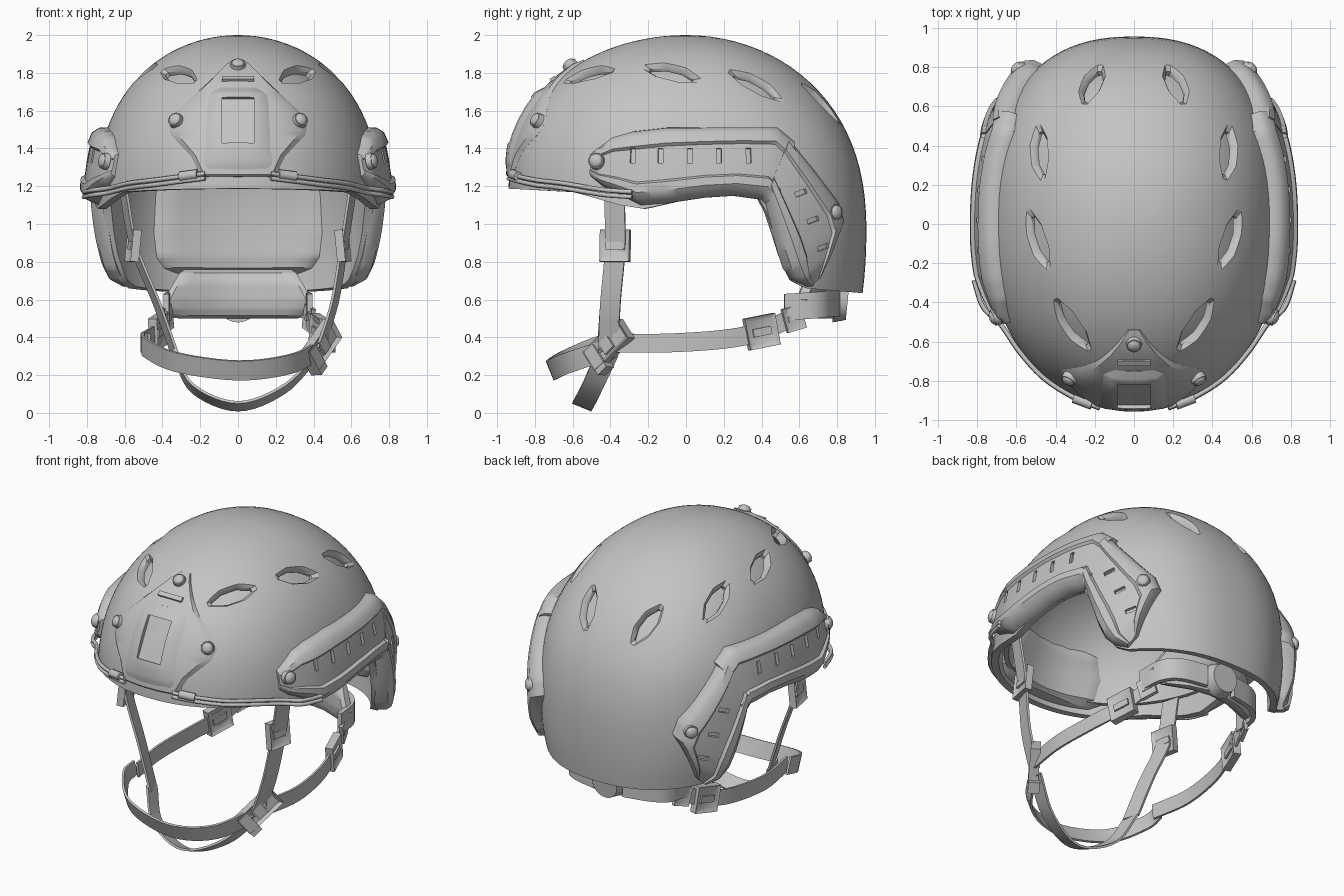
import bpy, bmesh, math
from mathutils import Vector, Matrix

if "Cube" in bpy.data.objects:
    bpy.data.objects.remove(bpy.data.objects["Cube"])

V = Vector
GREY = bpy.data.materials.new("helmet grey")
GREY.diffuse_color = (0.55, 0.55, 0.55, 1)
GREY.use_nodes = True
GREY.node_tree.nodes["Principled BSDF"].inputs["Base Color"].default_value = GREY.diffuse_color


def finish(name, bm, smooth=True):
    bmesh.ops.recalc_face_normals(bm, faces=bm.faces[:])
    me = bpy.data.meshes.new(name)
    bm.to_mesh(me)
    bm.free()
    ob = bpy.data.objects.new(name, me)
    bpy.context.collection.objects.link(ob)
    me.materials.append(GREY)
    if smooth:
        shade(ob)
    return ob


def activate(ob):
    bpy.ops.object.select_all(action='DESELECT')
    ob.select_set(True)
    bpy.context.view_layer.objects.active = ob


def shade(ob):
    activate(ob)
    bpy.ops.object.shade_smooth_by_angle(angle=math.radians(35))


def cut(ob, cutter):
    m = ob.modifiers.new("cut", 'BOOLEAN')
    m.object, m.solver = cutter, 'EXACT'
    activate(ob)
    bpy.ops.object.modifier_apply(modifier=m.name)
    bpy.data.objects.remove(cutter)


# Helmet form: half width, front and back length, and plan roundness at each height
def width(z):
    k = 1 - (z - 1) ** 2.6 if z > 1 else 1 - (1 - z) ** 2
    return 0.76 * math.sqrt(max(k, 1e-6))


def length(z, back):
    if back:
        s = max(z - 0.95, 0) / 1.05
        return 0.955 * math.sqrt(max(1 - s ** 2.35, 1e-6)) - 0.2 * max(0.95 - z, 0) ** 2
    return 0.94 * math.sqrt(max(1 - (max(z - 1.15, 0) / 0.85) ** 2.3, 1e-6))


def expo(y, z):
    return 2.1 + 0.3 * min(max((2 - z) / 0.6, 0), 1) if y > 0 else 2.15


def form(x, y, z):
    n = expo(y, z)
    return abs(x / width(z)) ** n + abs(y / length(z, y > 0)) ** n


def normal(p):
    e = 5e-4
    g = [form(*(p + d)) - form(*(p - d)) for d in (V((e, 0, 0)), V((0, e, 0)), V((0, 0, e)))]
    return V(g).normalized()


def side(s):
    def place(y, z, off=0):
        n = expo(y, z)
        x = width(z) * max(1 - abs(y / length(z, y > 0)) ** n, 1e-4) ** (1 / n)
        p = V((x, y, z))
        p += normal(p) * off
        return V((p.x * s, p.y, p.z))
    return place


def ends(back):
    def place(x, z, off=0):
        n = expo(1 if back else -1, z)
        y = length(z, back) * max(1 - abs(x / width(z)) ** n, 1e-4) ** (1 / n)
        p = V((x, y if back else -y, z))
        return p + normal(p) * off
    return place


front, rear = ends(False), ends(True)


def lerp_table(t, x):
    for (a, b), (c, d) in zip(t, t[1:]):
        if x <= c:
            return b + (d - b) * (x - a) / (c - a)
    return t[-1][1]


def dome(name, edge, off, thick, rings=28, segs=128):
    bm = bmesh.new()
    top = bm.verts.new((0, 0, 2 + off))
    grid = []
    for r in range(1, rings + 1):
        row = []
        for i in range(segs):
            a = 2 * math.pi * i / segs
            d = V((math.sin(a), -math.cos(a), 0))

            def at(z):
                return d * form(d.x, d.y, z) ** (-1 / expo(d.y, z)) + V((0, 0, z))
            zb = lerp_table(edge, at(1.0).y)
            p = at(zb + (2 - zb) * math.cos(r / rings * math.pi / 2))
            row.append(bm.verts.new(p + normal(p) * off))
        grid.append(row)
    for i in range(segs):
        j = (i + 1) % segs
        bm.faces.new((top, grid[0][i], grid[0][j]))
        for a, b in zip(grid, grid[1:]):
            bm.faces.new((a[i], b[i], b[j], a[j]))
    ob = finish(name, bm, False)
    if ob.data.polygons[0].normal.z < 0:
        ob.data.flip_normals()
    m = ob.modifiers.new("thickness", 'SOLIDIFY')
    m.thickness, m.offset = thick, -1
    activate(ob)
    bpy.ops.object.modifier_apply(modifier=m.name)
    return ob


def loft(name, rings):
    bm = bmesh.new()
    vs = [[bm.verts.new(p) for p in r] for r in rings]
    for a, b in zip(vs, vs[1:]):
        for i in range(len(a)):
            j = (i + 1) % len(a)
            bm.faces.new((a[i], a[j], b[j], b[i]))
    bm.faces.new(vs[0])
    bm.faces.new(vs[-1])
    return finish(name, bm)


def sheet(name, rows, prof, place, height, base=-0.02, steps=4):
    """Raised panel on the helmet form: rows run between two edges"""
    rings = []
    for k in range((len(rows) - 1) * steps + 1):
        i = min(k // steps, len(rows) - 2)
        r = [a + (b - a) * (k / steps - i) for a, b in zip(rows[i], rows[i + 1])]
        at = lambda u, o: place(r[0] + (r[2] - r[0]) * u, r[1] + (r[3] - r[1]) * u, o)
        rings.append([at(u, h * height * r[4]) for u, h in prof] + [at(u, base) for u in (1, .8, .6, .4, .2, 0)])
    return loft(name, rings)


def smooth_path(pts, n=6):
    pts = [V(p) for p in pts]
    q = [2 * pts[0] - pts[1]] + pts + [2 * pts[-1] - pts[-2]]
    out = []
    for a, b, c, d in zip(q, q[1:], q[2:], q[3:]):
        for k in range(n):
            t = k / n
            out.append(0.5 * (2 * b + (c - a) * t + (2 * a - 5 * b + 4 * c - d) * t * t + (3 * b - a - 3 * c + d) * t ** 3))
    return out + [pts[-1]]


def ribbon(name, pts, wdir, w=0.11, t=0.014):
    path, wd, rings = smooth_path(pts), V(wdir).normalized(), []
    for i, p in enumerate(path):
        tan = path[min(i + 1, len(path) - 1)] - path[max(i - 1, 0)]
        a, n = wd * w / 2, tan.cross(wd).normalized() * t / 2
        rings.append([p + a + n, p - a + n, p - a - n, p + a - n])
    return loft(name, rings)


def frame(loc, n, up):
    n = V(n).normalized()
    x = V(up).cross(n).normalized()
    m = Matrix((x, n.cross(x), n)).transposed().to_4x4()
    m.translation = loc
    return m


def boxes(name, items):
    bm = bmesh.new()
    for m, size in items:
        bmesh.ops.create_cube(bm, size=1, matrix=m @ Matrix.Diagonal((*size, 1)))
    return finish(name, bm, False)


def buckle(name, loc, n, up, w, h, t=0.05):
    bm = bmesh.new()
    bmesh.ops.create_cube(bm, size=1, matrix=Matrix.Diagonal((w, h, t, 1)))
    for f in [f for f in bm.faces if abs(f.normal.z) > 0.9]:
        bmesh.ops.inset_region(bm, faces=[f], thickness=min(w, h) * 0.2, depth=-t * 0.3)
    bm.transform(frame(loc, n, up))
    finish(name, bm)
    boxes(name + "_bar", [(frame(loc, n, up), (w * 0.6, h * 0.25, t * 0.9))])


def bolt(name, loc, n, r=0.042):
    bm = bmesh.new()
    bmesh.ops.create_cone(bm, cap_ends=True, segments=24, radius1=r * 1.1, radius2=r, depth=0.03)
    bmesh.ops.create_uvsphere(bm, u_segments=24, v_segments=10, radius=r * 0.9,
                              matrix=Matrix.Translation((0, 0, 0.01)) @ Matrix.Diagonal((1, 1, .6, 1)))
    bm.transform(frame(loc, n, (0, 0.1, 1)))
    finish(name, bm)


def cord(name, pts, r=0.012):
    cu = bpy.data.curves.new(name, 'CURVE')
    cu.dimensions, cu.bevel_depth, cu.bevel_resolution, cu.use_fill_caps = '3D', r, 2, True
    path = smooth_path(pts)
    sp = cu.splines.new('POLY')
    sp.points.add(len(path) - 1)
    for q, p in zip(sp.points, path):
        q.co = (*p, 1)
    cu.materials.append(GREY)
    bpy.context.collection.objects.link(bpy.data.objects.new(name, cu))


# Shell with vents, and the liner below it
EDGE = [(-1, 1.19), (-.6, 1.17), (-.35, 1.1), (-.22, 1.08), (0, 1.13), (.2, 1.155),
        (.4, 1.14), (.5, .85), (.58, .7), (.66, .66), (1, .63)]
shell = dome("shell", EDGE, 0, 0.045)
shade(dome("liner", [(-1, 1.26), (-.25, 1.2), (1, 1.22)], -0.07, 0.03, 16, 64))
HEX = [(.5, .14), (.18, .5), (-.18, .5), (-.5, .14), (-.5, -.14), (-.18, -.5), (.18, -.5), (.5, -.14)]
VENTS = [(.32, -.52, .2, .3, .42), (.495, -.08, .12, .35, .4), (.485, .37, .03, .33, .4), (.215, .72, -.09, .22, .38)]
for s in (1, -1):
    for x, y, dx, dy, size in VENTS:
        lo, hi = 1.0, 1.999
        for _ in range(40):
            mid = (lo + hi) / 2
            lo, hi = (mid, hi) if form(x, y, mid) < 1 else (lo, mid)
        p = V((x, y, lo))
        n = normal(p)
        u = V((dx, dy, -(n.x * dx + n.y * dy) / n.z)).normalized()
        v = n.cross(u)
        rings = [[p + n * o + u * a * size * k + v * b * 0.13 * k for a, b in HEX]
                 for o, k in ((.04, 1.3), (-.03, .62), (-.1, .6))]
        cut(shell, loft("vent_cutter", [[V((q.x * s, q.y, q.z)) for q in r] for r in rings]))
shade(shell)

# Side rails: long front section and angled rear section
RAIL = [(0, 0), (.04, .55), (.12, .9), (.25, 1), (.28, .8), (.45, .8), (.7, .8), (.73, 1.05), (.84, 1.05), (.94, .7), (1, 0)]
MAIN = [(-.5, 1.37, -.5, 1.25, .3), (-.46, 1.4, -.44, 1.2, .7), (-.38, 1.46, -.34, 1.15, .85), (-.28, 1.49, -.24, 1.1, 1),
        (-.1, 1.51, -.1, 1.11, 1), (.1, 1.51, .1, 1.14, 1), (.3, 1.51, .25, 1.15, 1), (.47, 1.51, .4, 1.13, 1), (.56, 1.44, .45, 1.07, .9)]
BACK = [(.53, 1.45, .41, 1.15, 1), (.67, 1.28, .45, 1, 1), (.79, 1.12, .49, .85, 1), (.815, 1.03, .52, .76, 1),
        (.75, .86, .57, .7, .9), (.7, .73, .64, .67, .5)]
for s, tag in ((1, "right"), (-1, "left")):
    P = side(s)

    def out(y, z):
        return (P(y, z, 0.1) - P(y, z)).normalized()
    rail = sheet(tag + "_rail", MAIN, RAIL, P, 0.078)
    cut(rail, boxes("slots", [(frame(P(y, 1.35, .07), out(y, 1.35), (0, 0, 1)), (.026, .08, .06))
                              for y in (-.27, -.13, .02, .17, .32)]))
    shade(rail)
    tail = sheet(tag + "_rear_rail", BACK, RAIL, P, 0.08)
    cut(tail, boxes("slots", [(frame(P(y, z, .07), out(y, z), (0, -.35, .93)), (.07, .026, .06))
                              for y, z in ((.58, 1.16), (.64, 1.02), (.69, .88))]))
    shade(tail)
    bolt(tag + "_rail_bolt", P(-.455, 1.325, .05), out(-.455, 1.325), 0.042)
    bolt(tag + "_rear_bolt", P(.745, 1.06, .065), out(.745, 1.06), 0.042)
    # Brim cords and clips
    for k in (0, 1):
        d = 0.025 * k
        cord(tag + "_brim_cord", [front(.17 * s, 1.265 - d, .02), front(.3 * s, 1.25 - d, .012), front(.45 * s, 1.23 - d, .012),
             P(-.65, 1.215 - d, .012), P(-.5, 1.19 - d, .025), P(-.4, 1.175 - d, .075), P(-.27, 1.165 - d, .085)])
    cord(tag + "_cord_clip", [front(.21 * s, 1.262, .015), front(.3 * s, 1.25, .015)], 0.026)
    bolt(tag + "_shroud_bolt", front(.32 * s, 1.54, .02), front(.32 * s, 1.54, .1) - front(.32 * s, 1.54), 0.038)

# Front mounting shroud with a recessed window
FLAT = [(0, 0), (.06, 1), (.2, 1), (.35, 1), (.5, 1), (.65, 1), (.8, 1), (.94, 1), (1, 0)]
tri = lambda t: [(-w, z, w, z, k) for z, w, k in t]
plate = sheet("shroud_plate", tri([(1.865, .03, .3), (1.83, .07, 1), (1.61, .31, 1), (1.54, .37, 1), (1.47, .355, 1),
                                   (1.36, .25, 1), (1.26, .2, 1), (1.25, .19, .3)]), FLAT, front, 0.018)
block = sheet("shroud_block", tri([(1.71, .13, .45), (1.67, .165, 1), (1.4, .18, .95), (1.32, .21, .7), (1.28, .21, .4)]),
              [(0, .3), (.15, .95), (.35, 1), (.5, 1), (.65, 1), (.85, .95), (1, .3)], front, 0.04)
fn = front(0, 1.54, .1) - front(0, 1.54)
for ob in (plate, block):
    cut(ob, boxes("window", [(frame(front(0, 1.54, .035), fn, (0, 0, 1)), (.17, .27, .06))]))
    shade(ob)
top_n = front(0, 1.82, .1) - front(0, 1.82)
bolt("shroud_top_bolt", front(0, 1.825, .02), top_n, 0.038)
boxes("shroud_tab", [(frame(front(0, 1.755, .02), top_n, (0, 0, 1)), (.17, .03, .015))])

# Inner pads, nape pad and dial
PAD = [(0, .4), (.04, .8), (.13, 1), (.3, 1), (.5, 1), (.7, 1), (.87, 1), (.96, .8), (1, .4)]
sheet("inner_pad", tri([(.73, .36, .5), (.76, .42, .9), (.82, .46, 1), (.95, .475, 1), (1.15, .465, 1), (1.35, .43, 1), (1.5, .35, .6)]),
      PAD, rear, -0.11, -0.03)
sheet("forehead_pad", tri([(1.22, .36, .6), (1.26, .42, 1), (1.4, .44, 1), (1.55, .38, 1), (1.62, .3, .6)]),
      PAD, front, -0.12, -0.03)
nape = lambda x, z, o=0: V((x, 0.77 - 1.0 * x * x - o, z))
sheet("nape_pad", tri([(.76, .28, .2), (.74, .31, .7), (.69, .34, 1), (.6, .39, 1), (.55, .37, .9), (.515, .34, .7), (.5, .32, .2)]),
      PAD, nape, 0.07)
bm = bmesh.new()
bmesh.ops.create_cone(bm, cap_ends=True, segments=32, radius1=.11, radius2=.09, depth=.07)
bm.transform(frame((0, .82, .585), (0, 1, -.1), (0, 0, 1)))
finish("nape_dial", bm)

# Straps and buckles
W_CHIN = (0, -.38, .92)
ribbon("chin_strap", [(-.5, -.36, .375), (-.49, -.48, .345), (-.33, -.65, .27), (0, -.715, .225), (.28, -.64, .26), (.44, -.4, .34)], W_CHIN)
ribbon("lower_strap", [(-.34, -.42, .32), (-.24, -.5, .13), (0, -.55, .035), (.25, -.5, .13), (.43, -.41, .32)], (0, -.92, .38))
ribbon("left_side_strap", [(-.61, -.38, 1.2), (-.55, -.375, .88), (-.43, -.4, .58), (-.33, -.42, .3)], (-.3, 1, 0))
ribbon("right_side_strap", [(.61, -.38, 1.2), (.56, -.375, .88), (.51, -.4, .58), (.43, -.41, .33)], (.3, 1, 0))
for s, tag in ((1, "right"), (-1, "left")):
    ribbon(tag + "_rear_strap", [(.47 * s, -.38, .37), (.51 * s, -.1, .37), (.48 * s, .2, .39), (.42 * s, .4, .43), (.37 * s, .55, .5)], (0, -.1, 1), 0.1)
    ribbon(tag + "_nape_arm", [(.1 * s, .8, .58), (.27 * s, .76, .58), (.36 * s, .68, .57), (.38 * s, .52, .56)], (0, 0, 1), 0.14, 0.03)
    buckle(tag + "_side_buckle", (.555 * s, -.375, .885), (s, -.2, .1), (0, 0, 1), .16, .17, .045)
    buckle(tag + "_rear_buckle", (.425 * s, .4, .43), (s, .3, 0), (0, -.2, 1), .17, .17)
    buckle(tag + "_strap_ring", (.375 * s, .57, .5), (s, .4, 0), (0, -.3, 1), .11, .13, .025)
buckle("chin_buckle", (.44, -.41, .36), (.8, -.6, .05), (.12, .22, .2), .13, .28, .06)
boxes("chin_buckle_clip", [(frame((.4, -.46, .28), (.8, -.6, .05), (.12, .22, .2)), (.15, .07, .07))])
